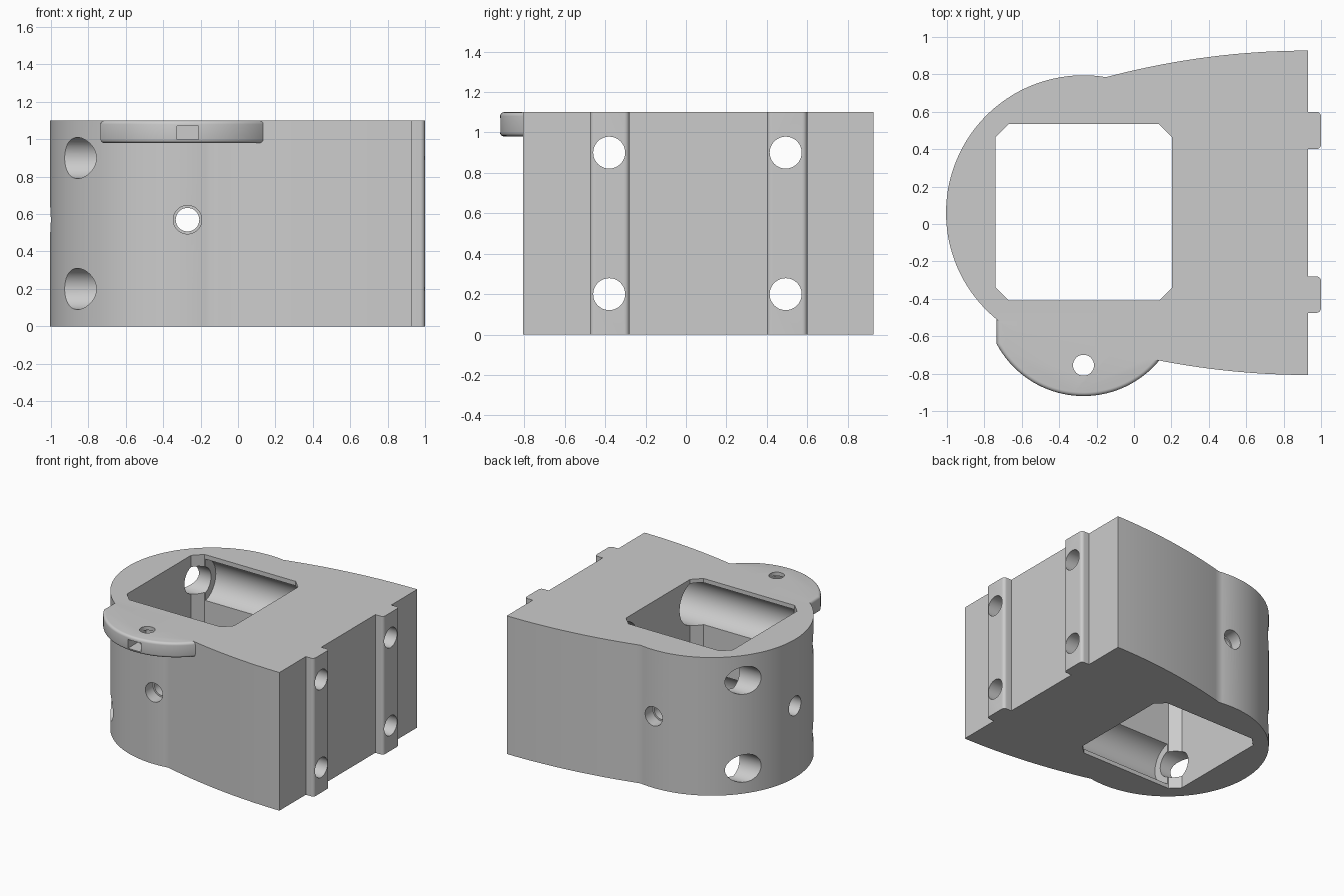
import bpy, bmesh
from math import sin, cos, pi, sqrt, atan2
from mathutils import Matrix, Vector

cube = bpy.data.objects.get("Cube")
if cube:
    bpy.data.objects.remove(cube)

grey = bpy.data.materials.new("plain grey")
grey.use_nodes = True
COLOUR = (0.6, 0.6, 0.6, 1)
grey.diffuse_color = COLOUR
grey.node_tree.nodes["Principled BSDF"].inputs["Base Color"].default_value = COLOUR

H = 1.1                  # body height
CX, CY, R = -0.27, 0.06, 0.735   # round end
SIDE = 0.93              # flat mounting face


def finish(bm, name):
    bmesh.ops.recalc_face_normals(bm, faces=bm.faces)
    mesh = bpy.data.meshes.new(name)
    bm.to_mesh(mesh)
    bm.free()
    mesh.materials.append(grey)
    ob = bpy.data.objects.new(name, mesh)
    bpy.context.collection.objects.link(ob)
    return ob


def prism(name, points, z0, z1):
    bm = bmesh.new()
    face = bm.faces.new([bm.verts.new((x, y, z0)) for x, y in points])
    new = bmesh.ops.extrude_face_region(bm, geom=[face])["geom"]
    verts = [v for v in new if isinstance(v, bmesh.types.BMVert)]
    bmesh.ops.translate(bm, verts=verts, vec=(0, 0, z1 - z0))
    return finish(bm, name)


def rod(name, a, b, radius):
    """Cylinder from point a to point b."""
    a, b = Vector(a), Vector(b)
    turn = (b - a).to_track_quat('Z', 'Y').to_matrix().to_4x4()
    bm = bmesh.new()
    bmesh.ops.create_cone(bm, cap_ends=True, segments=48, radius1=radius, radius2=radius,
                          depth=(b - a).length, matrix=Matrix.Translation((a + b) / 2) @ turn)
    return finish(bm, name)


def rect(x0, x1, y0, y1):
    return [(x0, y0), (x1, y0), (x1, y1), (x0, y1)]


def apply(ob, kind, **settings):
    mod = ob.modifiers.new(kind, kind)
    for key, value in settings.items():
        setattr(mod, key, value)
    bpy.context.view_layer.objects.active = ob
    bpy.ops.object.modifier_apply(modifier=mod.name)


def combine(ob, other, operation):
    apply(ob, 'BOOLEAN', object=other, operation=operation, solver='EXACT')
    bpy.data.objects.remove(other)


# Body: round end flowing into gently bowed sides and a flat mounting face
join_x = -0.15
join_y = sqrt(R * R - (join_x - CX) ** 2)
half = 0.867
bow = []
for i in range(24):
    x = SIDE + (join_x - SIDE) * i / 24
    bow.append((x, half - (half - join_y) * (i / 24) ** 2))
start = atan2(join_y, join_x - CX)
arc = [start + (2 * pi - 2 * start) * i / 96 for i in range(97)]
outline = [(x, CY + y) for x, y in bow]
outline += [(CX + R * cos(t), CY + R * sin(t)) for t in arc]
outline += [(x, CY - y) for x, y in reversed(bow)]
body = prism("housing_body", outline, 0, H)

# Curved screw tab at the top of the front
tab_y, tab_r = -0.394, 0.526
left, right = -0.735, 0.2
t0, t1 = pi + 0.487, 2 * pi - 0.467
tab_pts = [(left, -0.45)]
for i in range(41):
    t = t0 + (t1 - t0) * i / 40
    tab_pts.append((CX + tab_r * cos(t), tab_y + tab_r * sin(t)))
tab_pts.append((right, -0.45))
tab = prism("screw_tab", tab_pts, 0.98, H)
apply(tab, 'BEVEL', width=0.02, segments=4, limit_method='ANGLE', angle_limit=1.0)
combine(body, tab, 'UNION')

# Two vertical locating ribs on the mounting face
for y0, y1 in ((-0.475, -0.28), (0.4, 0.6)):
    c = 0.025
    pts = [(SIDE - 0.05, y0), (SIDE - 0.05, y1)]
    for side, y in ((1, y1 - c), (-1, y0 + c)):
        round_corner = [(1 - c + c * cos(k * pi / 12), y + side * c * sin(k * pi / 12)) for k in range(7)]
        pts += round_corner[::-1] if side > 0 else round_corner
    combine(body, prism("rib", pts, 0, H), 'UNION')

# Square pocket with chamfered corners, open at top and bottom
x0, x1, y0, y1, c = -0.74, 0.203, -0.41, 0.535, 0.07
pocket = [(x0 + c, y0), (x1 - c, y0), (x1, y0 + c), (x1, y1 - c),
          (x1 - c, y1), (x0 + c, y1), (x0, y1 - c), (x0, y0 + c)]
combine(body, prism("pocket", pocket, -0.1, H + 0.1), 'DIFFERENCE')

# Four lengthwise bores: narrow at the ribs, wide in the middle, medium at the round end
for y in (-0.38, 0.493):
    for z in (0.2, 0.9):
        for xa, xb, radius in ((0, 1.2, 0.079), (-1.2, 0, 0.11), (-0.66, 0.7, 0.17)):
            combine(body, rod("bore", (xa, y, z), (xb, y, z), radius), 'DIFFERENCE')

# Three stepped cross holes through the round wall into the pocket
for dx, dy in ((0, -1), (0, 1), (-1, 0)):
    z = 0.57
    for inner, radius in ((0.3, 0.063), (R - 0.1, 0.076)):
        a = (CX + dx * inner, CY + dy * inner, z)
        b = (CX + dx, CY + dy, z)
        combine(body, rod("cross_hole", a, b, radius), 'DIFFERENCE')

# Tab screw hole and nut slot
combine(body, rod("tab_hole", (CX, -0.755, 0.9), (CX, -0.755, 1.2), 0.056), 'DIFFERENCE')
combine(body, prism("nut_slot", rect(-0.326, -0.212, -1, -0.69), 1.0, 1.07), 'DIFFERENCE')

# Smooth curved walls, keep the edges crisp
bpy.ops.object.select_all(action='DESELECT')
body.select_set(True)
bpy.context.view_layer.objects.active = body
bpy.ops.object.shade_smooth_by_angle(angle=0.5)
